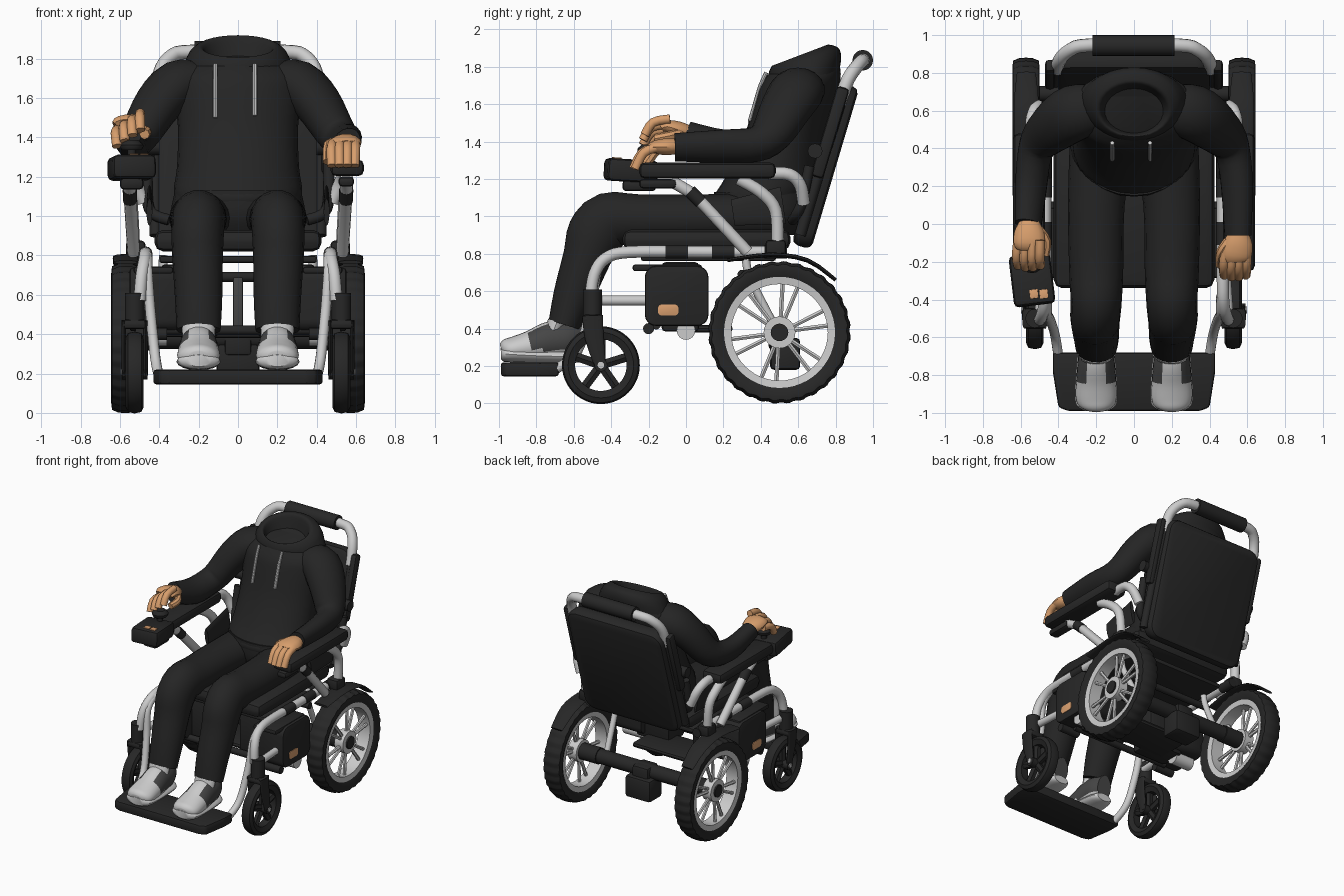
import bpy, bmesh, math
from mathutils import Vector, Matrix

def material(name, *c):
    m = bpy.data.materials.new(name)
    m.diffuse_color = (*c, 1)
    return m

BLACK = material("black plastic", .02, .02, .02)
CLOTH = material("dark cloth", .018, .018, .018)
METAL = material("light grey metal", .6, .6, .6)
SHOE = material("shoe grey", .6, .6, .6)
PATCH = material("shoe dark grey", .06, .06, .06)
SKIN = material("skin", .68, .34, .15)
AMBER = material("amber plate", .7, .35, .16)

def finish(name, bm, mat, angle=.65):
    bmesh.ops.recalc_face_normals(bm, faces=bm.faces)
    for f in bm.faces:
        f.smooth = True
    for e in bm.edges:
        e.smooth = len(e.link_faces) == 2 and e.calc_face_angle(0) < angle
    me = bpy.data.meshes.new(name)
    bm.to_mesh(me)
    bm.free()
    me.materials.append(mat)
    ob = bpy.data.objects.new(name, me)
    bpy.context.collection.objects.link(ob)
    return ob

def box(name, c, size, mat, rot=(0, 0, 0), bevel=.02, corner=0, axis=1):
    # corner rounds the four edges along the given axis before the small bevel
    bm = bmesh.new()
    bmesh.ops.create_cube(bm, size=1, matrix=Matrix.Diagonal((*size, 1)))
    if corner:
        es = [e for e in bm.edges if abs((e.verts[0].co - e.verts[1].co)[axis]) > 1e-4]
        bmesh.ops.bevel(bm, geom=es, offset=corner, segments=5, profile=.5, affect='EDGES')
    es = [e for e in bm.edges if e.calc_face_angle(0) > .6]
    bmesh.ops.bevel(bm, geom=es, offset=bevel, segments=2, profile=.5, affect='EDGES')
    r = [Matrix.Rotation(a, 4, ax) for a, ax in zip(rot, 'XYZ')]
    bm.transform(Matrix.Translation(c) @ r[2] @ r[1] @ r[0])
    return finish(name, bm, mat)

def smooth_path(pts, k):
    # Catmull-Rom through tuples of any length
    out = []
    for i in range(len(pts) - 1):
        p = [pts[max(0, min(len(pts) - 1, i + j))] for j in (-1, 0, 1, 2)]
        for s in range(k):
            t = s / k
            out.append([.5 * (2*b + (c-a)*t + (2*a-5*b+4*c-d)*t*t + (3*b-a-3*c+d)*t**3)
                        for a, b, c, d in zip(*p)])
    return out + [list(pts[-1])]

def loft(name, secs, mat, n=16, k=3, axis=None):
    # sections: x, y, z, width radius, depth radius
    secs = smooth_path(secs, k)
    P = [Vector(s[:3]) for s in secs]
    bm, rings, u = bmesh.new(), [], None
    for i, s in enumerate(secs):
        t = Vector(axis) if axis else P[min(i+1, len(P)-1)] - P[max(i-1, 0)]
        t.normalize()
        if u is None:
            u = Vector((1, 0, 0)) if abs(t.x) < .9 else Vector((0, 0, 1))
        u = (u - t * t.dot(u)).normalized()
        v = t.cross(u)
        rings.append([bm.verts.new(P[i] + u*s[3]*math.cos(a) + v*s[4]*math.sin(a))
                      for a in (2*math.pi*j/n for j in range(n))])
    for a, b in zip(rings, rings[1:]):
        for j in range(n):
            bm.faces.new((a[j], a[(j+1) % n], b[(j+1) % n], b[j]))
    bm.faces.new(rings[0])
    bm.faces.new(rings[-1])
    return finish(name, bm, mat)

def tube(name, pts, r, mat, k=4, n=12):
    return loft(name, [(*p, r, r) for p in pts], mat, n, k)

def lathe(name, c, prof, mat, n=48, tread=0):
    # closed profile of (radius, x) turned about the x axis
    bm, rings = bmesh.new(), []
    for i in range(n):
        a = 2*math.pi*i/n
        rings.append([bm.verts.new((c[0]+x, c[1]+q*math.cos(a), c[2]+q*math.sin(a)))
                      for r, x in prof
                      for q in [r - (tread if i % 4 < 2 and r > prof[0][0]*1.2 else 0)]])
    m = len(prof)
    for i in range(n):
        a, b = rings[i], rings[(i+1) % n]
        for j in range(m):
            bm.faces.new((a[j], a[(j+1) % m], b[(j+1) % m], b[j]))
    return finish(name, bm, mat)

def spokes(name, c, r0, r1, w, mat, angles, skew=0):
    for a in angles:
        p = [(c[0], c[1]+r*math.cos(b), c[2]+r*math.sin(b)) for r, b in ((r0, a), (r1, a+skew))]
        tube(name, p, w, mat, 1, 6)

for s in (1, -1):
    # Rear wheels with treaded tyre, rim, paired spokes and hub
    c = (s*.572, .5, .38)
    lathe("rear_tyre", c, [(.285, -.05), (.33, -.072), (.365, -.068), (.379, -.035), (.381, .0), (.379, .035),
                           (.365, .068), (.33, .072), (.285, .05)], BLACK, 128, .006)
    lathe("rear_rim", c, [(.258, -.05), (.297, -.056), (.297, .056), (.258, .05)], METAL)
    for i in range(6):
        a = 2*math.pi*i/6 + .3
        d = (c[0]+s*.02, c[1], c[2])
        spokes("rear_spoke", d, .06, .265, .013, METAL, [a+.13], .03)
        spokes("rear_spoke", d, .06, .265, .013, METAL, [a-.13], -.03)
    tube("rear_hub", [(s*.55, .5, .38), (s*.625, .5, .38)], .085, METAL, 1, 24)
    tube("hub_cap", [(s*.6, .5, .38), (s*.637, .5, .38)], .047, BLACK, 1, 20)
    tube("wheel_motor", [(s*.4, .5, .38), (s*.552, .5, .38)], .062, BLACK, 1, 24)
    loft("fender", [(s*.57, .22, .765, .06, .01), (s*.57, .45, .795, .065, .012),
                    (s*.57, .65, .765, .065, .012), (s*.57, .8, .66, .05, .01)], BLACK)

    # Front casters and forks
    c = (s*.525, -.455, .205)
    lathe("caster_tyre", c, [(.138, -.03), (.175, -.046), (.2, -.034), (.208, 0), (.2, .034),
                             (.175, .046), (.138, .03)], BLACK)
    spokes("caster_spoke", c, .02, .16, .027, BLACK, [2*math.pi*i/5+.3 for i in range(5)])
    tube("caster_hub", [(s*.46, -.455, .205), (s*.59, -.455, .205)], .035, BLACK, 1)
    tube("caster_bolt", [(s*.585, -.455, .205), (s*.597, -.455, .205)], .018, METAL, 1)
    for d in (-.055, .055):
        loft("fork_arm", [(s*.525+d, -.5, .47, .012, .055), (s*.525+d, -.49, .35, .012, .05),
                          (s*.525+d, -.455, .19, .012, .03)], BLACK)
    box("fork_crown", (s*.525, -.5, .45), (.13, .11, .05), BLACK)
    tube("caster_post", [(s*.525, -.5, .45), (s*.525, -.5, .61)], .05, BLACK, 1, 16)

    # Side frame tubes and joints
    tube("side_rail", [(s*.47, .5, .81), (s*.47, .1, .81), (s*.47, -.3, .81), (s*.475, -.43, .775),
                       (s*.49, -.49, .69), (s*.5, -.51, .57)], .032, METAL)
    for y in (.48, .2, -.05):
        tube("rail_joint", [(s*.47, y-.06, .81), (s*.47, y+.06, .81)], .036, BLACK, 1)
    tube("lower_rail", [(s*.5, -.48, .55), (s*.48, -.18, .55)], .027, METAL, 1)
    tube("leg_hanger", [(s*.46, -.38, .8), (s*.46, -.47, .72), (s*.445, -.505, .52),
                        (s*.42, -.58, .28), (s*.4, -.7, .18)], .026, METAL)
    tube("rear_strut", [(s*.38, .32, .8), (s*.38, .34, .68), (s*.36, .47, .42)], .022, METAL)

    # Battery boxes
    box("battery", (s*.43, -.05, .575), (.24, .34, .32), BLACK, bevel=.012, corner=.06, axis=0)
    box("battery_lid", (s*.43, -.1, .725), (.2, .37, .035), BLACK, bevel=.012)
    box("battery_label", (s*.551, -.095, .5), (.008, .11, .06), AMBER, bevel=.002, corner=.02, axis=0)
    tube("battery_roller", [(s*.36, 0, .39), (s*.52, 0, .39)], .05, METAL, 1, 16)
    tube("battery_foot", [(s*.36, -.2, .4), (s*.52, -.2, .4)], .03, BLACK, 1)

    # Armrests and supports
    box("armrest", (s*.555, .115, 1.245), (.17, .73, .085), BLACK, bevel=.03)
    box("armrest_mount", (s*.55, -.15, 1.175), (.08, .2, .05), BLACK)
    tube("arm_hinge_tube", [(s*.54, .44, 1.23), (s*.54, .55, 1.225), (s*.52, .61, 1.17),
                            (s*.48, .63, 1.07)], .034, METAL)
    tube("arm_post", [(s*.55, .28, 1.2), (s*.55, .4, 1.13), (s*.54, .48, 1.03), (s*.53, .49, .84)], .033, METAL)
    box("post_socket", (s*.52, .48, .83), (.1, .11, .09), BLACK)
    tube("arm_brace", [(s*.55, -.08, 1.19), (s*.55, .04, 1.12), (s*.53, .33, .81)], .032, METAL, 1)
    tube("arm_brace_sleeve", [(s*.55, .02, 1.135), (s*.548, .08, 1.077)], .036, BLACK, 1)
    loft("side_guard", [(s*.45, .25, 1.02, .015, .07), (s*.45, .52, 1.06, .015, .1)], BLACK, 12)

    # Backrest side tubes
    tube("back_tube", [(s*.42, .61, .9), (s*.42, .73, 1.3), (s*.41, .83, 1.62)], .03, BLACK, 1)
    box("back_cover", (s*.445, .77, 1.45), (.05, .07, .5), BLACK, (-.29, 0, 0))
    tube("back_knob", [(s*.4, .69, 1.35), (s*.5, .69, 1.35)], .04, BLACK, 1)
    tube("back_hook", [(s*.46, .66, 1.27), (s*.46, .62, 1.08), (s*.43, .59, 1.01), (s*.35, .57, .98)], .028, BLACK)

# Push bar and grip
tube("push_bar", [(-.405, .82, 1.6), (-.395, .865, 1.73), (-.34, .92, 1.81), (-.23, .947, 1.835), (.23, .947, 1.835),
                  (.34, .92, 1.81), (.395, .865, 1.73), (.405, .82, 1.6)], .036, METAL)
tube("push_grip", [(-.22, .945, 1.835), (.215, .945, 1.835)], .055, BLACK, 1, 20)

# Seat, backrest and under-seat parts
box("backrest", (0, .745, 1.27), (.83, .11, .9), BLACK, (-.29, 0, 0), .035, .09)
box("seat", (0, .11, .875), (.85, .9, .11), BLACK, bevel=.045)
box("seat_base", (0, .12, .78), (.8, .72, .035), BLACK, bevel=.01)
for s in (1, -1):
    box("frame_front", (s*.245, -.03, .57), (.29, .2, .37), BLACK)
box("column", (0, -.1, .56), (.05, .03, .26), PATCH, bevel=.008)
box("under_tray", (0, .1, .4), (.6, .3, .04), BLACK)
for y, z in ((-.16, .42), (.3, .69)):
    tube("cross_tube", [(-.42, y, z), (.42, y, z)], .025, BLACK, 1)
tube("rear_axle", [(-.5, .5, .38), (.5, .5, .38)], .055, BLACK, 1, 16)
box("axle_box", (0, .53, .265), (.22, .16, .17), BLACK)
box("axle_clamp", (0, .51, .36), (.14, .14, .14), BLACK)

# Footplate with chamfered front corners
bm = bmesh.new()
f = bm.faces.new([bm.verts.new((x, y, .145)) for x, y in
                  ((-.43, -.68), (-.43, -.78), (-.4, -.97), (-.35, -.99), (.35, -.99), (.4, -.97), (.43, -.78), (.43, -.68))])
g = bmesh.ops.extrude_face_region(bm, geom=[f])
bmesh.ops.translate(bm, vec=(0, 0, .075), verts=[v for v in g['geom'] if isinstance(v, bmesh.types.BMVert)])
bmesh.ops.bevel(bm, geom=bm.edges[:], offset=.015, segments=2, profile=.5, affect='EDGES')
finish("footplate", bm, BLACK)

# Trousers and shoes
loft("hips", [(0, .42, .9, .28, .22), (0, .42, 1, .34, .27), (0, .42, 1.13, .32, .27)], CLOTH, 24, axis=(0, 0, 1))
for s in (1, -1):
    loft("trouser_leg", [(s*.17, .45, 1, .17, .13), (s*.2, .1, .99, .15, .13), (s*.2, -.25, .985, .143, .135),
                         (s*.2, -.41, .98, .135, .152), (s*.205, -.485, .9, .133, .155), (s*.205, -.53, .78, .128, .13),
                         (s*.2, -.6, .58, .12, .11), (s*.2, -.65, .42, .112, .088)], CLOTH, 18)
    loft("shoe_sole", [(s*.2, -.57, .25, .06, .03), (s*.2, -.62, .25, .09, .034), (s*.2, -.8, .255, .108, .038),
                       (s*.2, -.93, .262, .112, .042), (s*.2, -.97, .265, .095, .042), (s*.2, -.99, .265, .06, .03)], SHOE)
    shoe = loft("shoe", [(s*.2, -.57, .33, .06, .09), (s*.2, -.63, .34, .088, .1), (s*.2, -.72, .335, .097, .105),
                         (s*.2, -.83, .305, .106, .085), (s*.2, -.92, .29, .108, .068), (s*.2, -.965, .285, .09, .058),
                         (s*.2, -.985, .28, .05, .035)], SHOE, 24, 4)
    shoe.data.materials.append(PATCH)
    for p in shoe.data.polygons:
        side = abs(p.center.x - s*.2)
        if p.center.z > .285 and (p.center.y > -.66 or (p.center.y > -.84 and side > .055)):
            p.material_index = 1
    loft("shoe_tongue", [(s*.2, -.72, .36, .08, .045), (s*.2, -.69, .435, .085, .05)], SHOE, k=1)

# Hoodie body, hood and drawstrings
loft("hoodie_body", [(0, .42, 1.1, .325, .27), (0, .43, 1.15, .325, .285), (0, .465, 1.25, .31, .255),
                     (0, .53, 1.45, .305, .225), (0, .588, 1.64, .325, .228), (0, .61, 1.73, .315, .22),
                     (0, .63, 1.79, .23, .19)], CLOTH, 28, axis=(0, -.15, 1))
loft("hood", [(0, .64, 1.7, .3, .19), (0, .637, 1.76, .28, .205), (0, .634, 1.8, .262, .207), (0, .626, 1.835, .24, .197),
              (0, .612, 1.858, .208, .168), (0, .607, 1.86, .188, .152), (0, .605, 1.84, .172, .14), (0, .605, 1.77, .15, .12)],
     CLOTH, 28, axis=(0, -.38, 1))
for x, z in ((-.115, 1.5), (.085, 1.51)):
    tube("drawstring", [(x, .43, 1.77), (x, .398, 1.7), (x, .368, 1.6), (x, .341, z)], .011, SHOE, 3, 8)

# Sleeves
for s, wrist in ((1, (.55, -.06, 1.37)), (-1, (-.56, 0, 1.435))):
    loft("sleeve", [(s*.2, .61, 1.68, .11, .13), (s*.31, .59, 1.665, .125, .15), (s*.405, .53, 1.57, .118, .14),
                    (s*.485, .455, 1.44, .103, .115), (s*.525, .37, 1.385, .097, .09), (s*.545, .2, 1.375, .097, .077),
                    (*wrist, .082, .065)], CLOTH, 18)

# Hands with curled fingers
def hand(s, w, knuckle, mid, tip, spread, roll):
    loft("palm", [(*w, .05, .04), (w[0], (w[1]+knuckle[1])/2, (w[2]+knuckle[2])/2, .078, .046),
                  (*knuckle, .082, .036), (knuckle[0], knuckle[1]-.03, knuckle[2]-.01, .07, .025)], SKIN, 14)
    for i in range(4):
        d = (i - 1.5) * spread
        tube("finger", [(p[0]+d*q, p[1]+abs(d)*.25, p[2]+d*roll) for p, q in ((knuckle, 1), (mid, 1.05), (tip, 1))],
             .0255, SKIN, 3, 10)
    tube("thumb", [(w[0]-s*.05, w[1]-.05, w[2]), (w[0]-s*.09, w[1]-.11, w[2]-.015),
                   (tip[0]-s*.08, tip[1]+.07, tip[2]+.02)], .026, SKIN, 3, 8)

hand(1, (.55, -.04, 1.375), (.54, -.165, 1.37), (.535, -.24, 1.34), (.535, -.285, 1.255), .038, 0)
hand(-1, (-.555, .02, 1.445), (-.555, -.1, 1.48), (-.56, -.19, 1.462), (-.555, -.235, 1.395), .039, .7)

# Joystick controller
box("controller", (-.54, -.295, 1.245), (.22, .27, .12), BLACK, (-.06, 0, .12), .025)
box("controller_base", (-.54, -.25, 1.165), (.12, .18, .06), BLACK)
tube("joystick", [(-.54, -.2, 1.28), (-.54, -.2, 1.36)], .022, BLACK, 1)
loft("joystick_knob", [(-.54, -.2, 1.335, .05, .05), (-.54, -.2, 1.36, .06, .06), (-.54, -.2, 1.385, .035, .035)], BLACK)
for x in (-.53, -.478):
    box("controller_button", (x, -.37, 1.3115), (.044, .047, .008), AMBER, (-.06, 0, .12), .002)
